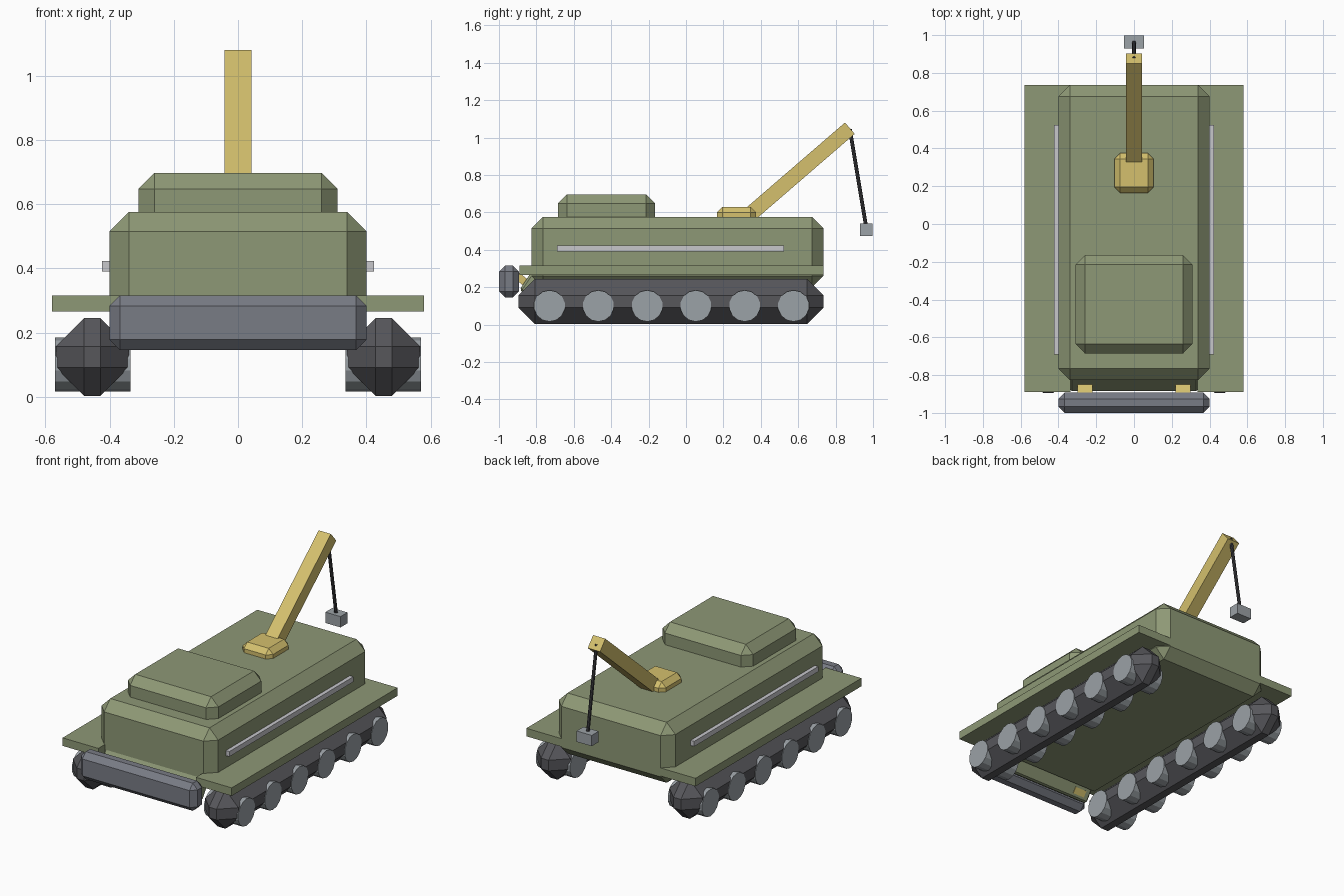
import bpy, bmesh, math
from mathutils import Vector

default = bpy.data.objects.get("Cube")
if default:
    bpy.data.objects.remove(default, do_unlink=True)


def material(name, r, g, b):
    m = bpy.data.materials.new(name)
    m.use_nodes = True
    m.diffuse_color = (r, g, b, 1)
    m.node_tree.nodes["Principled BSDF"].inputs["Base Color"].default_value = (r, g, b, 1)
    return m


olive = material("olive paint", 0.27, 0.315, 0.18)
rubber = material("track grey", 0.095, 0.095, 0.105)
steel = material("blade grey", 0.19, 0.2, 0.235)
wheel_grey = material("wheel grey", 0.33, 0.36, 0.385)
rail_grey = material("rail light grey", 0.57, 0.57, 0.6)
yellow = material("crane yellow", 0.66, 0.53, 0.155)
cable_dark = material("cable dark grey", 0.05, 0.05, 0.055)


def finish(name, bm, mat):
    bmesh.ops.recalc_face_normals(bm, faces=bm.faces)
    mesh = bpy.data.meshes.new(name)
    bm.to_mesh(mesh)
    bm.free()
    mesh.materials.append(mat)
    ob = bpy.data.objects.new(name, mesh)
    bpy.context.collection.objects.link(ob)
    return ob


def box(name, mat, x, y, z, bevel=0):
    """Box between the given ranges, with optional chamfered edges."""
    bm = bmesh.new()
    bmesh.ops.create_cube(bm, size=1)
    for v in bm.verts:
        for i, (lo, hi) in enumerate((x, y, z)):
            v.co[i] = lo + (v.co[i] + 0.5) * (hi - lo)
    if bevel:
        bmesh.ops.bevel(bm, geom=bm.edges[:], offset=bevel, segments=1,
                        affect='EDGES', profile=0.5)
    return finish(name, bm, mat)


def beam(name, mat, x, start, end, thick, bevel=0):
    """Square-ended bar in the y-z plane from start to end."""
    a, b = Vector((0, *start)), Vector((0, *end))
    d = b - a
    half = d.length / 2
    ob = box(name, mat, x, (-half, half), (-thick / 2, thick / 2), bevel)
    ob.location = (a + b) / 2
    ob.rotation_euler.x = math.atan2(d.z, d.y)
    return ob


def rod(name, mat, a, b, radius, sides):
    a, b = Vector(a), Vector(b)
    bm = bmesh.new()
    bmesh.ops.create_cone(bm, cap_ends=True, segments=sides, radius1=radius,
                          radius2=radius, depth=(b - a).length)
    ob = finish(name, bm, mat)
    ob.location = (a + b) / 2
    ob.rotation_euler = (b - a).to_track_quat('Z', 'Y').to_euler()
    return ob


# Hull, roof cabin and sloping nose plate
box("hull", olive, (-0.4, 0.4), (-0.825, 0.735), (0.2, 0.575), 0.06)
box("roof_cabin", olive, (-0.31, 0.31), (-0.685, -0.165), (0.52, 0.697), 0.05)
beam("nose_plate", olive, (-0.34, 0.34), (-0.86, 0.165), (-0.765, 0.305), 0.075, 0.012)

# Running gear and side fittings, repeated on both sides
for side, s in (("left", 1), ("right", -1)):
    def span(lo, hi):
        return tuple(sorted((s * lo, s * hi)))

    box(side + "_fender", olive, span(0.335, 0.58), (-0.89, 0.735), (0.265, 0.315))
    box(side + "_track", rubber, span(0.34, 0.567), (-0.895, 0.735), (0.003, 0.245), 0.088)
    box(side + "_rail", rail_grey, span(0.39, 0.424), (-0.69, 0.525), (0.39, 0.422))
    beam(side + "_blade_arm", yellow, span(0.22, 0.3), (-0.915, 0.27), (-0.8, 0.18), 0.04)
    for i in range(6):
        y = -0.73 + i * 0.261
        rod(f"{side}_wheel_{i + 1}", wheel_grey, (s * 0.335, y, 0.1),
            (s * 0.57, y, 0.1), 0.084, 14)

# Front blade
box("front_blade", steel, (-0.4, 0.4), (-1.0, -0.893), (0.145, 0.316), 0.033)

# Crane with hanging block
box("crane_base", yellow, (-0.104, 0.104), (0.165, 0.375), (0.54, 0.63), 0.03)
beam("crane_boom", yellow, (-0.042, 0.042), (0.3, 0.553), (0.876, 1.05), 0.08)
rod("crane_cable", cable_dark, (0, 0.876, 1.045), (0, 0.962, 0.53), 0.01, 8)
box("hook_block", wheel_grey, (-0.052, 0.052), (0.93, 0.998), (0.473, 0.54))
